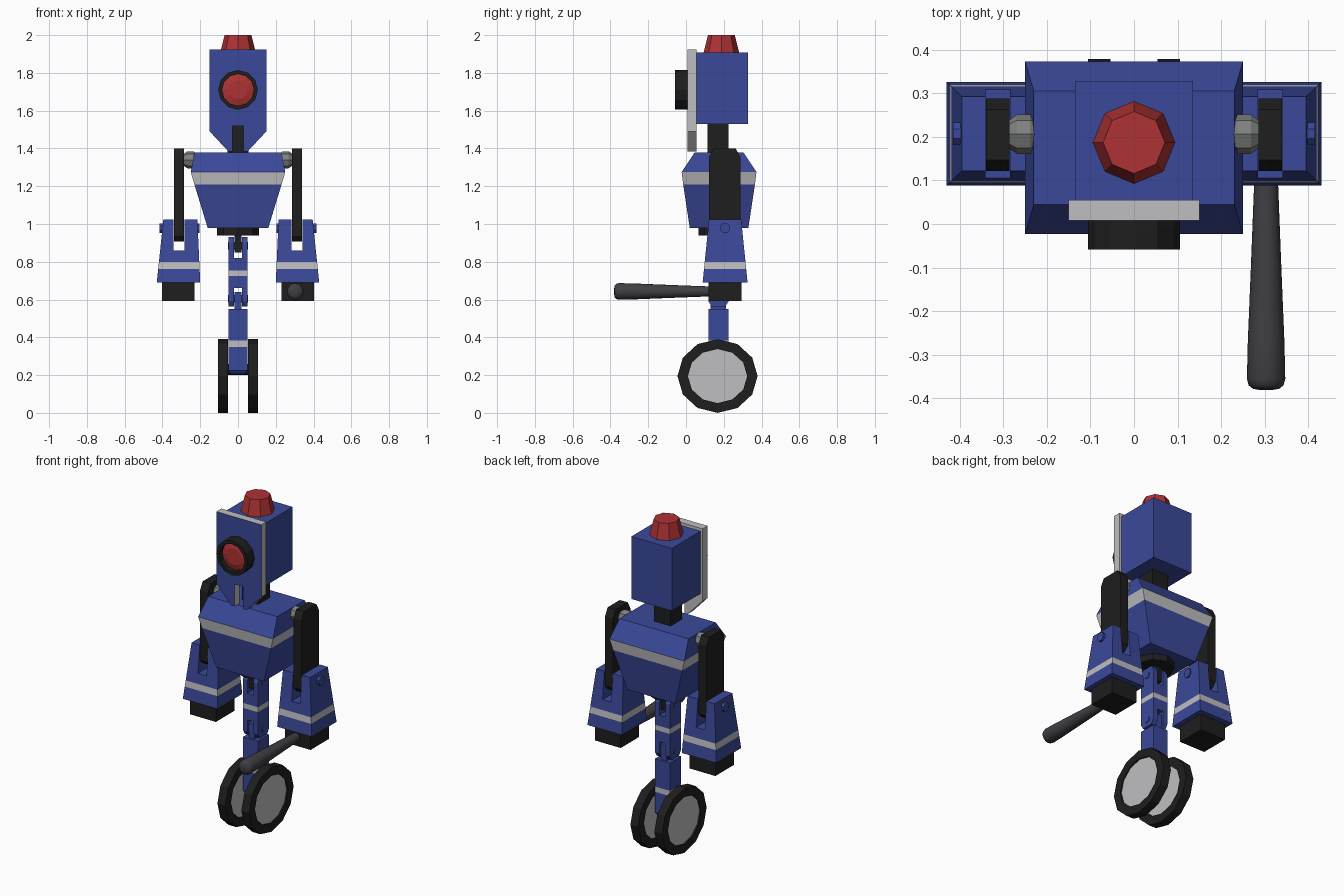
import bpy, bmesh, math

if "Cube" in bpy.data.objects:
    bpy.data.objects.remove(bpy.data.objects["Cube"])

def material(name, rgb):
    m = bpy.data.materials.new(name)
    m.diffuse_color = (*rgb, 1)
    m.use_nodes = True
    m.node_tree.nodes["Principled BSDF"].inputs["Base Color"].default_value = m.diffuse_color
    return m

BLUE = material("blue", (0.043, 0.066, 0.32))
GREY = material("light_grey", (0.52, 0.52, 0.54))
BLACK = material("black", (0.013, 0.013, 0.013))
RED = material("red", (0.42, 0.032, 0.034))
STEEL = material("steel_grey", (0.21, 0.22, 0.215))
DARK = material("dark_grey", (0.05, 0.05, 0.058))

def rect(cx, cy, hx, hy):
    return [(cx - hx, cy - hy), (cx + hx, cy - hy), (cx + hx, cy + hy), (cx - hx, cy + hy)]

def circle(cx, cy, r, n, ry=None, turn=0):
    ry = ry or r
    return [(cx + r * math.cos(turn + 2 * math.pi * i / n),
             cy + ry * math.sin(turn + 2 * math.pi * i / n)) for i in range(n)]

def loft(name, rings, mats, axis='Z', sides=None, caps=(0, 0), smooth=False):
    """Skin (position, outline) rings along an axis; sides = material per section."""
    place = {'X': lambda u, v, w: (w, u, v), 'Y': lambda u, v, w: (u, w, v),
             'Z': lambda u, v, w: (u, v, w)}[axis]
    bm = bmesh.new()
    loops = [[bm.verts.new(place(u, v, w)) for u, v in pts] for w, pts in rings]
    for k, (a, b) in enumerate(zip(loops, loops[1:])):
        for i in range(len(a)):
            j = (i + 1) % len(a)
            f = bm.faces.new((a[i], a[j], b[j], b[i]))
            f.material_index = sides[k] if sides else 0
            f.smooth = smooth
    for ring, mi in ((loops[0], caps[0]), (loops[-1], caps[1])):
        bm.faces.new(ring).material_index = mi
    bmesh.ops.recalc_face_normals(bm, faces=bm.faces)
    me = bpy.data.meshes.new(name)
    bm.to_mesh(me)
    bm.free()
    for m in mats:
        me.materials.append(m)
    ob = bpy.data.objects.new(name, me)
    bpy.context.collection.objects.link(ob)
    return ob

def box(name, x0, x1, y0, y1, z0, z1, mat):
    r = rect((x0 + x1) / 2, (y0 + y1) / 2, (x1 - x0) / 2, (y1 - y0) / 2)
    return loft(name, [(z0, r), (z1, r)], [mat])

def cut_slot(ob, *bounds):
    """Cut a box-shaped slot and bake the result."""
    cutter = box("slot_cutter", *bounds, BLUE)
    cutter.hide_render = True
    mod = ob.modifiers.new("slot", 'BOOLEAN')
    mod.operation, mod.solver, mod.object = 'DIFFERENCE', 'EXACT', cutter
    dg = bpy.context.evaluated_depsgraph_get()
    baked = bpy.data.meshes.new_from_object(ob.evaluated_get(dg))
    ob.modifiers.clear()
    ob.data = baked
    bpy.data.objects.remove(cutter)

# Head, beacon and neck
box("head", -0.135, 0.135, 0.05, 0.328, 1.53, 1.907, BLUE)
loft("beacon", [(1.9, circle(0, 0.187, 0.096, 8)), (2.0, circle(0, 0.187, 0.071, 8))], [RED])
box("neck", -0.055, 0.055, 0.115, 0.225, 1.36, 1.54, BLACK)

# Face plate: tapered chin with a slot, blue front and grey edges
half = [(0.15, 1.925), (0.15, 1.49), (0.052, 1.385), (0.028, 1.385), (0.028, 1.52)]
outline = half + [(-x, z) for x, z in reversed(half)]
loft("face_plate", [(0.008, outline), (0.055, outline)], [GREY, BLUE], 'Y', caps=(1, 0))

# Eye: black ring around a recessed red lens
eye = [(0.01, 0.105), (-0.058, 0.105), (-0.058, 0.084), (-0.03, 0.084), (-0.04, 0.05)]
loft("eye", [(y, circle(0, 1.71, r, 12)) for y, r in eye], [BLACK, RED], 'Y',
     sides=[0, 0, 0, 1], caps=(0, 1))

# Torso with grey chest band, and hip disc
loft("torso", [(0.978, rect(0, 0.175, 0.16, 0.155)), (1.21, rect(0, 0.175, 0.231, 0.19)),
               (1.275, rect(0, 0.175, 0.25, 0.198)), (1.378, rect(0, 0.175, 0.23, 0.13))],
     [BLUE, GREY], sides=[0, 1, 0])
loft("hip", [(0.94, circle(0, 0.175, 0.11, 8)), (0.985, circle(0, 0.175, 0.11, 8))], [BLACK])
box("hip_tab", -0.019, 0.019, 0.13, 0.21, 0.85, 0.95, BLACK)

# Leg: forked upper link, lower link with tab, pins
leg = lambda hx, hy: rect(0, 0.172, hx, hy)
upper = loft("upper_leg", [(0.562, leg(0.05, 0.035)), (0.59, leg(0.05, 0.053)), (0.725, leg(0.05, 0.053)),
                           (0.755, leg(0.05, 0.053)), (0.90, leg(0.05, 0.053)), (0.93, leg(0.05, 0.035))],
             [BLUE, GREY], sides=[0, 0, 1, 0, 0])
cut_slot(upper, -0.02, 0.02, 0, 0.4, 0.82, 1.0)
cut_slot(upper, -0.02, 0.02, 0, 0.4, 0.5, 0.66)
loft("lower_leg", [(0.205, leg(0.036, 0.035)), (0.225, leg(0.05, 0.053)), (0.35, leg(0.05, 0.053)),
                   (0.382, leg(0.05, 0.053)), (0.55, leg(0.05, 0.053))],
     [BLUE, GREY], sides=[0, 0, 1, 0])
box("knee_tab", -0.019, 0.019, 0.13, 0.213, 0.54, 0.64, BLUE)
for name, z in (("knee_pin", 0.605), ("hip_pin", 0.885)):
    loft(name, [(x, circle(0.172, z, 0.02, 8)) for x in (-0.054, 0.054)], [BLUE], 'X')

# Wheels: black tyres with inset grey hubs, joined by an axle
tyre = [(0.062, 0.157, 0.143), (0.054, 0.157, 0.143), (0.054, 0.212, 0.195),
        (0.106, 0.212, 0.195), (0.106, 0.157, 0.143), (0.098, 0.157, 0.143)]
loft("axle", [(x, circle(0.167, 0.23, 0.03, 8)) for x in (-0.065, 0.065)], [BLACK], 'X')

for s, side in ((-1, "left"), (1, "right")):
    loft(side + "_wheel", [(s * x, circle(0.167, 0.195, ry, 12, rz)) for x, ry, rz in tyre],
         [BLACK, GREY], 'X', caps=(1, 1))

    # Shoulder joint
    loft(side + "_shoulder", [(s * x, circle(0.206, 1.34, r, 8)) for x, r in
                              ((0.215, 0.03), (0.238, 0.045), (0.268, 0.045), (0.29, 0.03))], [STEEL], 'X')

    # Upper arm bar with chamfered ends
    bar = [(0.122, 0.935), (0.147, 0.908), (0.263, 0.908), (0.288, 0.935),
           (0.288, 1.355), (0.263, 1.4), (0.147, 1.4), (0.122, 1.355)]
    loft(side + "_upper_arm", [(s * 0.286, bar), (s * 0.339, bar)], [BLACK], 'X')

    # Forearm: flared, forked at the elbow, with a grey band
    sec = lambda t: rect(s * (0.315 - 0.01 * t), 0.207, 0.115 - 0.025 * t, 0.119 - 0.034 * t)
    arm = loft(side + "_forearm", [(z, sec((z - 0.69) / 0.335)) for z in (0.69, 0.763, 0.8, 1.025)],
               [BLUE, GREY], sides=[0, 1, 0])
    slot = sorted((s * 0.284, s * 0.341))
    cut_slot(arm, *slot, 0, 0.45, 0.86, 1.1)
    for a, b in ((0.205, 0.282), (0.343, 0.415)):
        loft(side + "_elbow_pin", [(s * x, circle(0.207, 0.978, 0.028, 8, turn=math.pi / 8)) for x in (a, b)],
             [BLUE], 'X')

    # Hand
    hand = sorted((s * 0.23, s * 0.402))
    box(side + "_hand", *hand, 0.118, 0.294, 0.592, 0.695, BLACK)

# Baton held in the right hand, rounded at the thick end
baton = [(0.15, 0.026), (0.08, 0.028), (-0.1, 0.035), (-0.27, 0.042), (-0.355, 0.044),
         (-0.37, 0.04), (-0.378, 0.03), (-0.381, 0.012)]
loft("baton", [(y, circle(0.303, 0.643, r, 16)) for y, r in baton], [DARK], 'Y', smooth=True)
